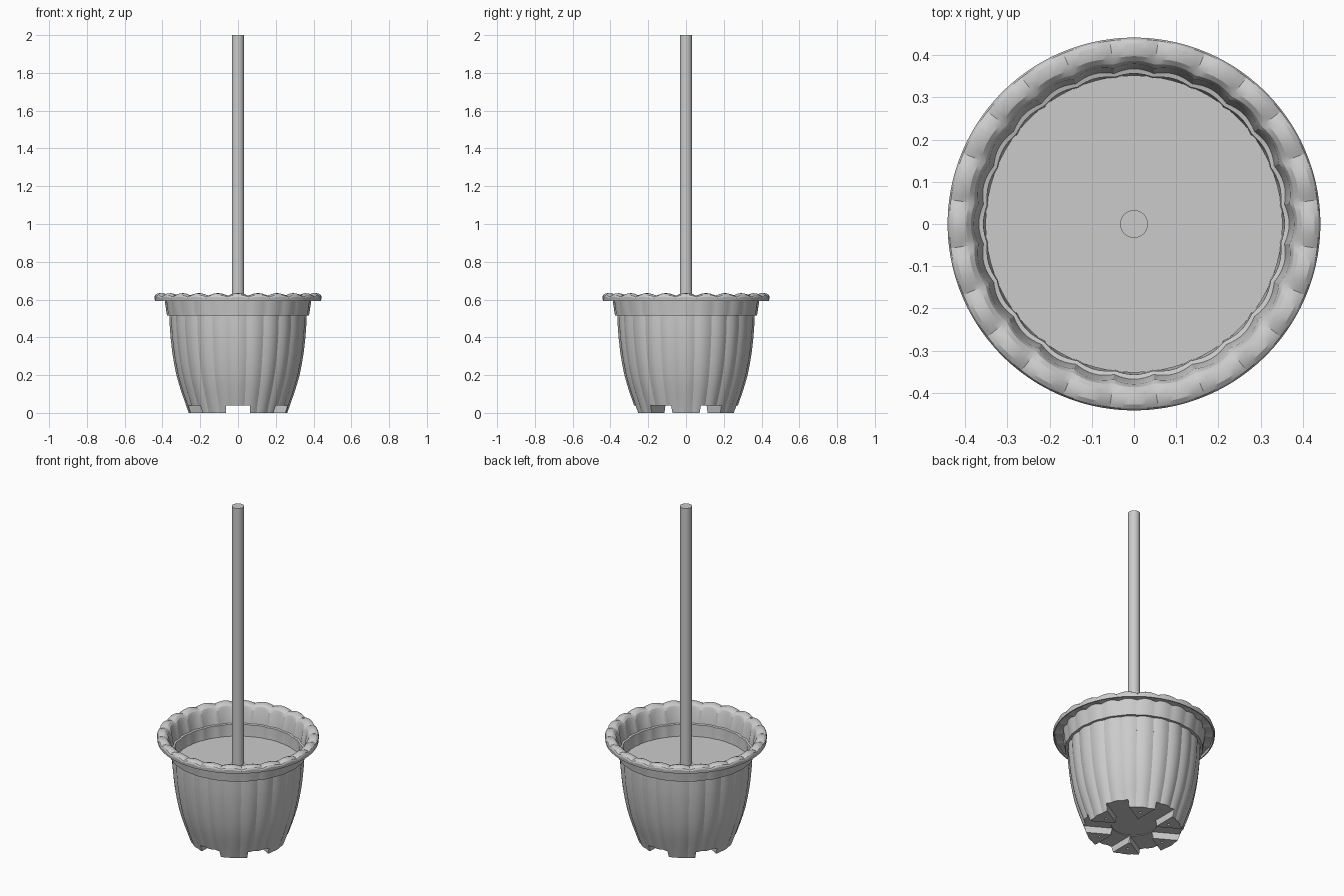
import bpy, bmesh, math

if "Cube" in bpy.data.objects:
    bpy.data.objects.remove(bpy.data.objects["Cube"])

LOBES, PER = 24, 8
N = LOBES * PER


def finish(name, bm, smooth=True):
    bmesh.ops.recalc_face_normals(bm, faces=bm.faces[:])
    me = bpy.data.meshes.new(name)
    bm.to_mesh(me)
    bm.free()
    ob = bpy.data.objects.new(name, me)
    bpy.context.collection.objects.link(ob)
    return ob


def smooth(ob, deg=28):
    bpy.ops.object.select_all(action='DESELECT')
    ob.select_set(True)
    bpy.context.view_layer.objects.active = ob
    bpy.ops.object.shade_smooth_by_angle(angle=math.radians(deg))


def cylinder(name, r, z0, z1, sides, x=0, y=0):
    bpy.ops.mesh.primitive_cylinder_add(vertices=sides, radius=r, depth=z1 - z0,
                                        location=(x, y, (z0 + z1) / 2))
    ob = bpy.context.object
    ob.name = name
    return ob


def fluted_lathe(name, profile):
    # profile rows: radius, height, radial flute depth, vertical scallop depth
    bm = bmesh.new()
    rings = []
    for r, z, ar, az in profile:
        ring = []
        for i in range(N):
            a = 2 * math.pi * i / N
            dip = 1 - abs(math.cos(a * LOBES / 2))
            rr = r - ar * dip
            ring.append(bm.verts.new((rr * math.cos(a), rr * math.sin(a), z - az * dip)))
        rings.append(ring)
    for lo, hi in zip(rings, rings[1:]):
        for i in range(N):
            j = (i + 1) % N
            bm.faces.new((lo[i], lo[j], hi[j], hi[i]))
    bm.faces.new(rings[0])
    bm.faces.new(rings[-1])
    return finish(name, bm)


# pot shell: recessed base, bulging fluted wall, collar, hollow lip, inside wall
F = 0.008
pot = fluted_lathe("pot", [
    (0.125, 0.043, 0, 0), (0.135, 0, 0, 0), (0.261, 0, 0.004, 0),
    (0.275, 0.04, F, 0), (0.296, 0.10, F, 0), (0.312, 0.15, F, 0), (0.326, 0.20, F, 0),
    (0.338, 0.26, F, 0), (0.348, 0.32, F, 0), (0.356, 0.39, F, 0),
    (0.361, 0.45, F, 0), (0.363, 0.515, F, 0),
    (0.376, 0.515, 0.003, 0), (0.386, 0.58, 0.006, 0), (0.39, 0.61, 0.006, 0.008),
    (0.432, 0.61, 0, 0.008), (0.434, 0.593, 0, 0), (0.440, 0.593, 0, 0),
    (0.442, 0.615, 0, 0.008), (0.438, 0.625, 0, 0.011), (0.428, 0.632, 0, 0.013),
    (0.412, 0.634, 0.002, 0.013), (0.398, 0.630, 0.004, 0.012),
    (0.387, 0.619, 0.006, 0.008), (0.380, 0.60, 0.008, 0), (0.368, 0.522, 0.008, 0),
    (0.357, 0.519, 0.006, 0), (0.355, 0.45, 0.006, 0), (0.342, 0.32, F, 0),
    (0.320, 0.20, F, 0), (0.278, 0.06, F, 0)])

# slots that split the base into six feet, plus drain holes
cutters = []
for k in range(3):
    bpy.ops.mesh.primitive_cube_add(size=1, location=(0, 0, -0.01),
                                    rotation=(0, 0, math.radians(30 + 60 * k)))
    c = bpy.context.object
    c.scale = (0.8, 0.126, 0.10)
    c.name = "slot_cutter"
    cutters.append(c)
for k in range(6):
    a = math.radians(60 * k)
    cutters.append(cylinder("drain_cutter", 0.008, -0.02, 0.03, 12,
                            0.2 * math.cos(a), 0.2 * math.sin(a)))
for c in cutters:
    c.hide_render = True
    m = pot.modifiers.new("cut", 'BOOLEAN')
    m.operation = 'DIFFERENCE'
    m.solver = 'EXACT'
    m.object = c
bpy.context.view_layer.update()
dg = bpy.context.evaluated_depsgraph_get()
pot.data = bpy.data.meshes.new_from_object(pot.evaluated_get(dg))
pot.modifiers.clear()
for c in cutters:
    bpy.data.objects.remove(c)
smooth(pot, 25)

# soil surface and central support pole
soil = cylinder("soil", 0.352, 0.43, 0.45, 96)
smooth(soil)
pole = cylinder("pole", 0.033, 0.06, 2.0, 32)
smooth(pole)
